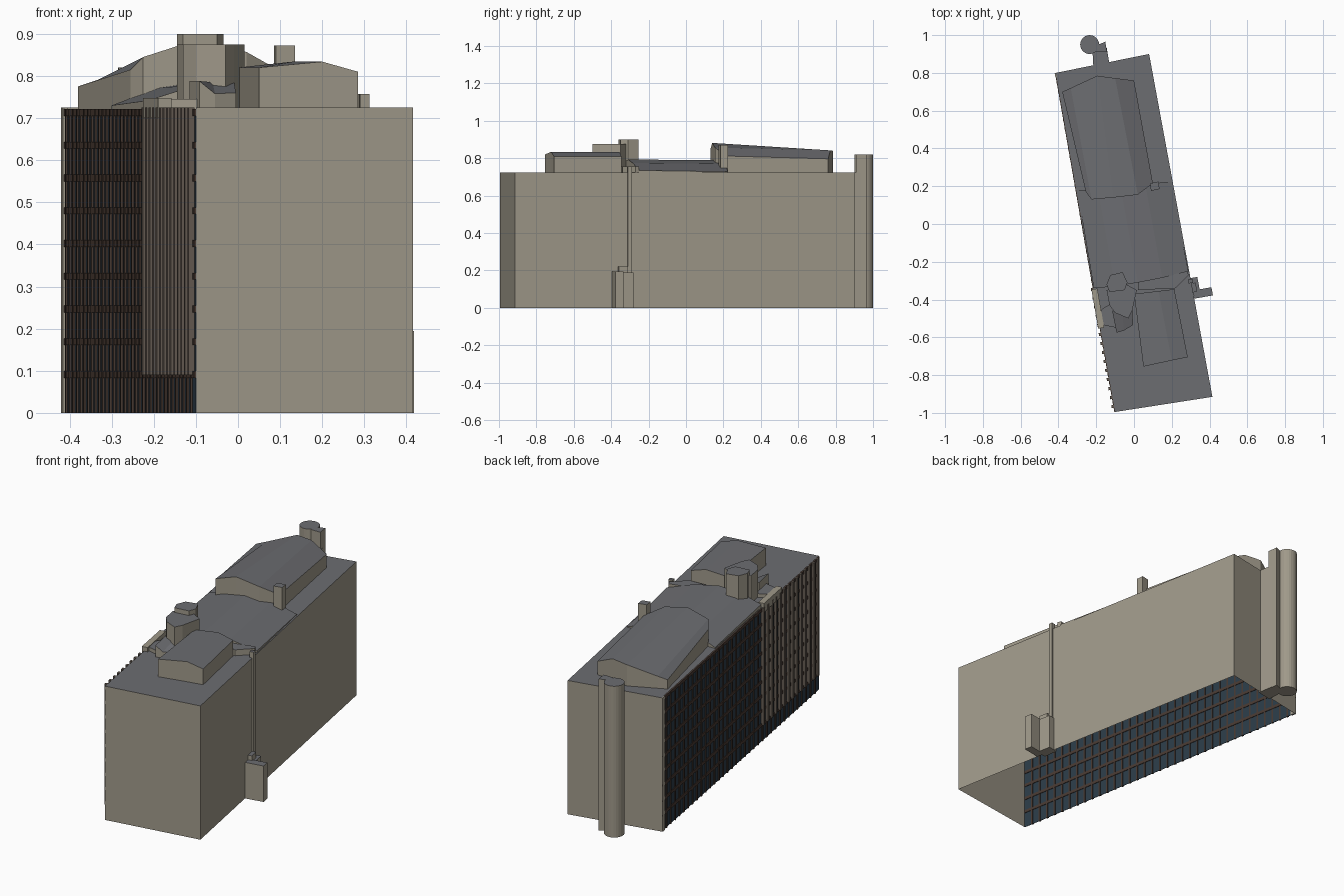
import bpy, bmesh, math
from mathutils import Vector, Matrix

if "Cube" in bpy.data.objects:
    bpy.data.objects.remove(bpy.data.objects["Cube"])


def material(name, rgb):
    m = bpy.data.materials.new(name)
    m.diffuse_color = (*rgb, 1)
    m.use_nodes = True
    m.node_tree.nodes["Principled BSDF"].inputs["Base Color"].default_value = m.diffuse_color
    return m


STONE = material("stone", (0.35, 0.32, 0.255))
ROOF = material("roofing", (0.15, 0.153, 0.165))
BROWN = material("brown_frame", (0.065, 0.042, 0.032))
PIER = material("pier_brown", (0.13, 0.105, 0.085))
GLASS = material("dark_glass", (0.025, 0.045, 0.065))


def finish(name, bm, mats, roofed=False):
    bmesh.ops.recalc_face_normals(bm, faces=bm.faces[:])
    if roofed:
        for f in bm.faces:
            f.normal_update()
            f.material_index = 1 if f.normal.z > 0.5 else 0
    me = bpy.data.meshes.new(name)
    bm.to_mesh(me)
    bm.free()
    for m in mats:
        me.materials.append(m)
    ob = bpy.data.objects.new(name, me)
    bpy.context.collection.objects.link(ob)
    return ob


def prism(name, pts, z0, z1):
    """Extruded plan outline with a roofing-coloured top."""
    bm = bmesh.new()
    f = bm.faces.new([bm.verts.new((x, y, z0)) for x, y in pts])
    ext = bmesh.ops.extrude_face_region(bm, geom=[f])["geom"]
    for v in ext:
        if isinstance(v, bmesh.types.BMVert):
            v.co.z = z1
    return finish(name, bm, [STONE, ROOF], True)


def vault(name, front, back, z0):
    """Faceted roof block spanning a front and a back profile (left to right)."""
    bm = bmesh.new()
    rows = [([bm.verts.new((x, y, z0)) for x, y, z in p],
             [bm.verts.new(q) for q in p]) for p in (front, back)]
    (fl, ft), (bl, bt) = rows
    n = len(ft)
    for i in range(n - 1):
        bm.faces.new((ft[i], ft[i + 1], bt[i + 1], bt[i]))
        bm.faces.new((fl[i], fl[i + 1], ft[i + 1], ft[i]))
        bm.faces.new((bl[i + 1], bl[i], bt[i], bt[i + 1]))
        bm.faces.new((fl[i + 1], fl[i], bl[i], bl[i + 1]))
    bm.faces.new((fl[0], ft[0], bt[0], bl[0]))
    bm.faces.new((fl[-1], bl[-1], bt[-1], ft[-1]))
    return finish(name, bm, [STONE, ROOF], True)


# Main shell: open underneath, left wall replaced by the glazed facade
FL, FR, BR, BL = (-0.10, -0.995), (0.415, -0.915), (0.08, 0.90), (-0.414, 0.80)
H = 0.725
bm = bmesh.new()
lo = [bm.verts.new((*p, 0)) for p in (FL, FR, BR, BL)]
hi = [bm.verts.new((*p, H)) for p in (FL, FR, BR, BL)]
for i in range(3):
    bm.faces.new((lo[i], lo[i + 1], hi[i + 1], hi[i]))
bm.faces.new(hi)
finish("main_walls", bm, [STONE, ROOF], True)

# Facade frame: s runs front to back, d points outward
origin = Vector((*FL, 0))
along = Vector((*BL, 0)) - origin
LEN = along.length
along.normalize()
out = Vector((-along.y, along.x, 0))


def facade_boxes(name, boxes, mat):
    """Boxes given as (s0, s1, d0, d1, z0, z1) in the facade frame."""
    bm = bmesh.new()
    for s0, s1, d0, d1, z0, z1 in boxes:
        c = origin + along * (s0 + s1) / 2 + out * (d0 + d1) / 2 + Vector((0, 0, (z0 + z1) / 2))
        rot = Matrix((along, out, (0, 0, 1))).transposed().to_4x4()
        size = Matrix.Diagonal((s1 - s0, d1 - d0, z1 - z0, 1))
        bmesh.ops.create_cube(bm, size=1, matrix=Matrix.Translation(c) @ rot @ size)
    return finish(name, bm, [mat])


SPLIT = 0.66
facade_boxes("facade_glass", [(0, LEN, -0.002, 0, 0, H - 0.005)], GLASS)
facade_boxes("floor_bands", [(0, LEN, -0.005, 0.004, z - 0.009, z + 0.007)
                             for z in [0.092 + 0.0778 * i for i in range(9)]], BROWN)
step = LEN / 36
facade_boxes("mullions", [(i * step - 0.005, i * step + 0.005, -0.004, 0.005, 0, H - 0.005)
                          for i in range(1, 36)], BROWN)
# Projecting piers on the front third
facade_boxes("front_piers", [(s - 0.008, s + 0.008, 0, 0.014, 0.09, H)
                             for s in [0.03 + i * (SPLIT - 0.03) / 13 for i in range(14)]], PIER)
facade_boxes("rear_corner_strip", [(LEN - 0.025, LEN, -0.005, 0.006, 0, H)], STONE)
facade_boxes("left_parapet", [(0.45, SPLIT, -0.02, 0.012, 0.70, 0.748)], STONE)

# Roof volumes
vault("rear_vault",
      [(-0.255, 0.17, 0.815), (-0.225, 0.13, 0.845), (-0.11, 0.14, 0.882),
       (0.02, 0.155, 0.857), (0.10, 0.215, 0.812)],
      [(-0.38, 0.70, 0.775), (-0.335, 0.72, 0.79), (-0.195, 0.785, 0.84),
       (-0.10, 0.772, 0.842), (0.0, 0.76, 0.797)], 0.72)
vault("middle_vault",
      [(-0.213, -0.34, 0.742), (-0.10, -0.33, 0.778), (0.02, -0.31, 0.793),
       (0.15, -0.285, 0.775), (0.288, -0.25, 0.735)],
      [(-0.30, 0.18, 0.73), (-0.19, 0.18, 0.772), (-0.07, 0.19, 0.79),
       (0.06, 0.21, 0.77), (0.195, 0.225, 0.728)], 0.72)
vault("front_block",
      [(0.05, -0.755, 0.82), (0.20, -0.722, 0.834), (0.285, -0.705, 0.81)],
      [(0.0, -0.37, 0.82), (0.13, -0.355, 0.834), (0.213, -0.345, 0.81)], 0.72)
prism("vault_corner_post", [(0.09, 0.175), (0.135, 0.185), (0.13, 0.225), (0.085, 0.215)], 0.72, 0.872)

# Stepped chimney cluster on the left side of the roof
prism("tall_stack", [(-0.145, -0.32), (-0.125, -0.27), (-0.06, -0.255), (-0.035, -0.31),
                     (-0.05, -0.35), (-0.13, -0.36)], 0.72, 0.90)
prism("broad_stack", [(-0.145, -0.35), (-0.04, -0.32), (0.015, -0.35), (-0.01, -0.46),
                      (-0.03, -0.50), (-0.10, -0.47), (-0.13, -0.43)], 0.72, 0.875)
vault("lean_to", [(-0.092, -0.575, 0.788), (-0.055, -0.565, 0.758), (-0.005, -0.535, 0.76)],
      [(-0.115, -0.46, 0.788), (-0.06, -0.46, 0.785), (-0.01, -0.44, 0.79)], 0.72)
prism("low_ledge", [(-0.185, -0.53), (-0.09, -0.55), (-0.12, -0.42), (-0.17, -0.45)], 0.72, 0.745)
prism("link_ledge", [(0.02, -0.35), (0.22, -0.34), (0.29, -0.27), (0.28, -0.25), (0.02, -0.31)], 0.72, 0.757)

# Right side: service shaft and entrance annex
prism("wall_shaft", [(0.29, -0.315), (0.312, -0.311), (0.309, -0.29), (0.287, -0.294)], 0, 0.757)
prism("annex_rear", [(0.29, -0.37), (0.35, -0.36), (0.335, -0.28), (0.28, -0.29)], 0, 0.19)
prism("annex_core", [(0.30, -0.365), (0.335, -0.358), (0.325, -0.31), (0.29, -0.316)], 0, 0.22)
prism("annex_front", [(0.32, -0.395), (0.418, -0.378), (0.41, -0.335), (0.31, -0.352)], 0, 0.195)

# Rear stair tower: round shaft, side duct and link to the building
prism("round_tower", [(-0.235 + 0.05 * math.cos(i * math.tau / 24),
                       0.95 + 0.05 * math.sin(i * math.tau / 24)) for i in range(24)], 0, 0.82)
prism("tower_duct", [(-0.20, 0.91), (-0.143, 0.91), (-0.152, 0.965), (-0.20, 0.945)], 0, 0.82)
prism("tower_link", [(-0.215, 0.83), (-0.13, 0.847), (-0.145, 0.935), (-0.22, 0.92)], 0, 0.725)
